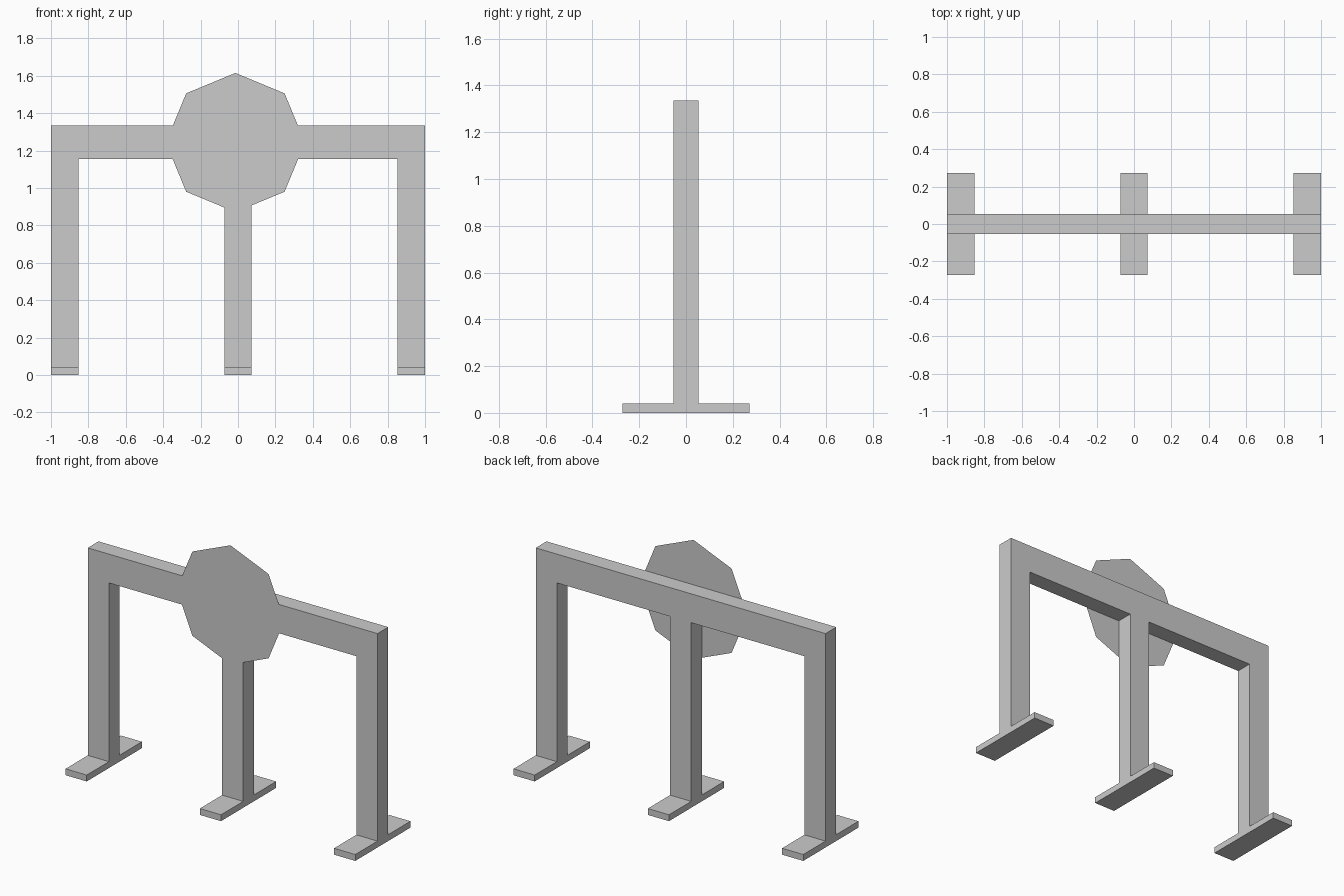
import bpy, bmesh, math
from mathutils import Matrix, Vector

if "Cube" in bpy.data.objects:
    bpy.data.objects.remove(bpy.data.objects["Cube"])

TOP, BEAM_BOTTOM, FOOT_TOP = 1.335, 1.155, 0.04
DEPTH, FOOT_DEPTH = 0.053, 0.272
POSTS = [(-1.0, -0.854), (-0.073, 0.073), (0.854, 1.0)]


def new_object(name, bm):
    bmesh.ops.recalc_face_normals(bm, faces=bm.faces)
    mesh = bpy.data.meshes.new(name)
    bm.to_mesh(mesh)
    bm.free()
    obj = bpy.data.objects.new(name, mesh)
    bpy.context.collection.objects.link(obj)
    return obj


def extrude_profile(name, points, half_depth):
    """Extrude an x/z outline symmetrically along y."""
    bm = bmesh.new()
    face = bm.faces.new([bm.verts.new((x, -half_depth, z)) for x, z in points])
    geom = bmesh.ops.extrude_face_region(bm, geom=[face], use_keep_orig=True)["geom"]
    verts = [g for g in geom if isinstance(g, bmesh.types.BMVert)]
    bmesh.ops.translate(bm, verts=verts, vec=(0, 2 * half_depth, 0))
    return new_object(name, bm)


# Frame: three posts joined by the top beam, as one outline
outline = [(-1, TOP)]
for i, (x0, x1) in enumerate(POSTS):
    if i > 0:
        outline.append((x0, BEAM_BOTTOM))
    outline += [(x0, FOOT_TOP), (x1, FOOT_TOP)]
    if i < 2:
        outline.append((x1, BEAM_BOTTOM))
outline.append((1, TOP))
extrude_profile("frame", outline, DEPTH)

# Feet: a flat bar under each post
for side, (x0, x1) in zip(("left", "middle", "right"), POSTS):
    extrude_profile(f"{side}_foot",
                    [(x0, 0), (x1, 0), (x1, FOOT_TOP), (x0, FOOT_TOP)], FOOT_DEPTH)

# Sign: thin octagonal sheet on the front face, one corner up
bm = bmesh.new()
place = Matrix.Translation(Vector((-0.014, -DEPTH - 0.001, 1.243))) @ Matrix.Rotation(math.pi / 2, 4, 'X')
bmesh.ops.create_circle(bm, cap_ends=True, segments=8, radius=0.372, matrix=place)
sign = new_object("octagon_sign", bm)
if sign.data.polygons[0].normal.y > 0:
    sign.data.flip_normals()
